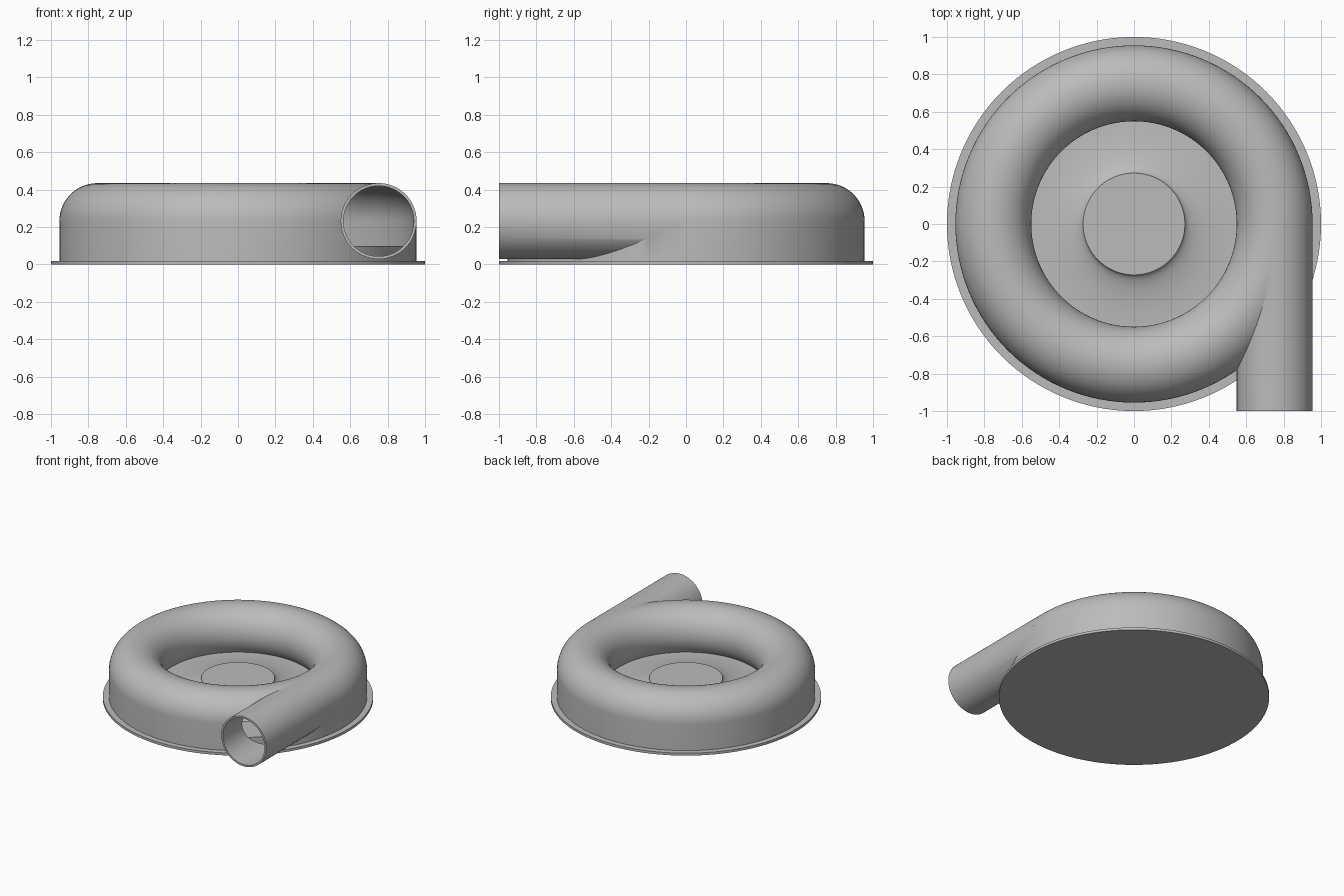
import bpy, bmesh, math
from mathutils import Matrix

if "Cube" in bpy.data.objects:
    bpy.data.objects.remove(bpy.data.objects["Cube"])

SEG = 128
RING, MID_Z, TUBE_R, WALL = 0.752, 0.232, 0.203, 0.015
FLOOR, PLATE_TOP = 0.02, 0.1

grey = bpy.data.materials.new("plain grey")
grey.use_nodes = True
grey.diffuse_color = (0.5, 0.5, 0.5, 1)
grey.node_tree.nodes["Principled BSDF"].inputs["Base Color"].default_value = (0.5, 0.5, 0.5, 1)


def add_object(name, bm):
    bmesh.ops.remove_doubles(bm, verts=bm.verts, dist=1e-5)
    bmesh.ops.recalc_face_normals(bm, faces=bm.faces)
    mesh = bpy.data.meshes.new(name)
    bm.to_mesh(mesh)
    bm.free()
    mesh.materials.append(grey)
    ob = bpy.data.objects.new(name, mesh)
    bpy.context.collection.objects.link(ob)
    return ob


def lathe(name, profile):
    """Revolve a closed (radius, height) outline around z."""
    bm = bmesh.new()
    rings = []
    for i in range(SEG):
        a = 2 * math.pi * i / SEG
        rings.append([bm.verts.new((r * math.cos(a), r * math.sin(a), z)) for r, z in profile])
    n = len(profile)
    for i in range(SEG):
        p, q = rings[i], rings[(i + 1) % SEG]
        for j in range(n):
            k = (j + 1) % n
            if profile[j][0] == 0 and profile[k][0] == 0:
                continue
            quad = [p[j], q[j], q[k], p[k]]
            if profile[j][0] == 0:
                quad = [p[j], q[k], p[k]]
            elif profile[k][0] == 0:
                quad = [p[j], q[j], p[k]]
            bm.faces.new(quad)
    return add_object(name, bm)


def volute(name, radius, bottom):
    """Ring chamber: round over the top, straight outer wall, curled inner lip."""
    end = math.pi + math.asin((MID_Z - PLATE_TOP) / radius)
    outline = [(RING + radius, bottom)]
    for i in range(41):
        a = end * i / 40
        outline.append((RING + radius * math.cos(a), MID_Z + radius * math.sin(a)))
    outline.append((outline[-1][0], bottom))
    return lathe(name, outline)


def pipe(name, radius, y0, y1):
    bm = bmesh.new()
    bmesh.ops.create_cone(bm, cap_ends=True, segments=80, radius1=radius, radius2=radius, depth=y1 - y0)
    bm.transform(Matrix.Translation((RING, (y0 + y1) / 2, MID_Z)) @ Matrix.Rotation(math.pi / 2, 4, "X"))
    return add_object(name, bm)


def combine(target, tool, operation):
    mod = target.modifiers.new(operation, "BOOLEAN")
    mod.operation, mod.object, mod.solver = operation, tool, "EXACT"
    bpy.context.view_layer.objects.active = target
    bpy.ops.object.modifier_apply(modifier=mod.name)
    bpy.data.objects.remove(tool)


# Flat base plate
base = lathe("base_plate", [(0, 0), (1, 0), (1, FLOOR), (0, FLOOR)])

# Hollow casing with its tangential outlet pipe
casing = volute("casing", TUBE_R, FLOOR)
combine(casing, pipe("outlet", TUBE_R, -1, -0.02), "UNION")
combine(casing, volute("chamber", TUBE_R - WALL, 0), "DIFFERENCE")
combine(casing, pipe("bore", TUBE_R - WALL, -1.1, -0.03), "DIFFERENCE")

# Rotor: flat-topped hub flaring out to a disc
hub_r, hub_z, flare_r = 0.272, 0.17, 0.58
flare = []
for i in range(17):
    a = math.pi / 2 * i / 16
    flare.append((flare_r - (flare_r - hub_r) * math.cos(a),
                  hub_z - (hub_z - PLATE_TOP) * math.sin(a)))
rotor = lathe("rotor", [(0, FLOOR), (0.9, FLOOR), (0.9, PLATE_TOP)] + flare[::-1] + [(0, hub_z)])

# Smooth round surfaces, crisp edges
bpy.ops.object.select_all(action="DESELECT")
for ob in (base, casing, rotor):
    ob.select_set(True)
bpy.context.view_layer.objects.active = casing
bpy.ops.object.shade_smooth_by_angle(angle=math.radians(30))
